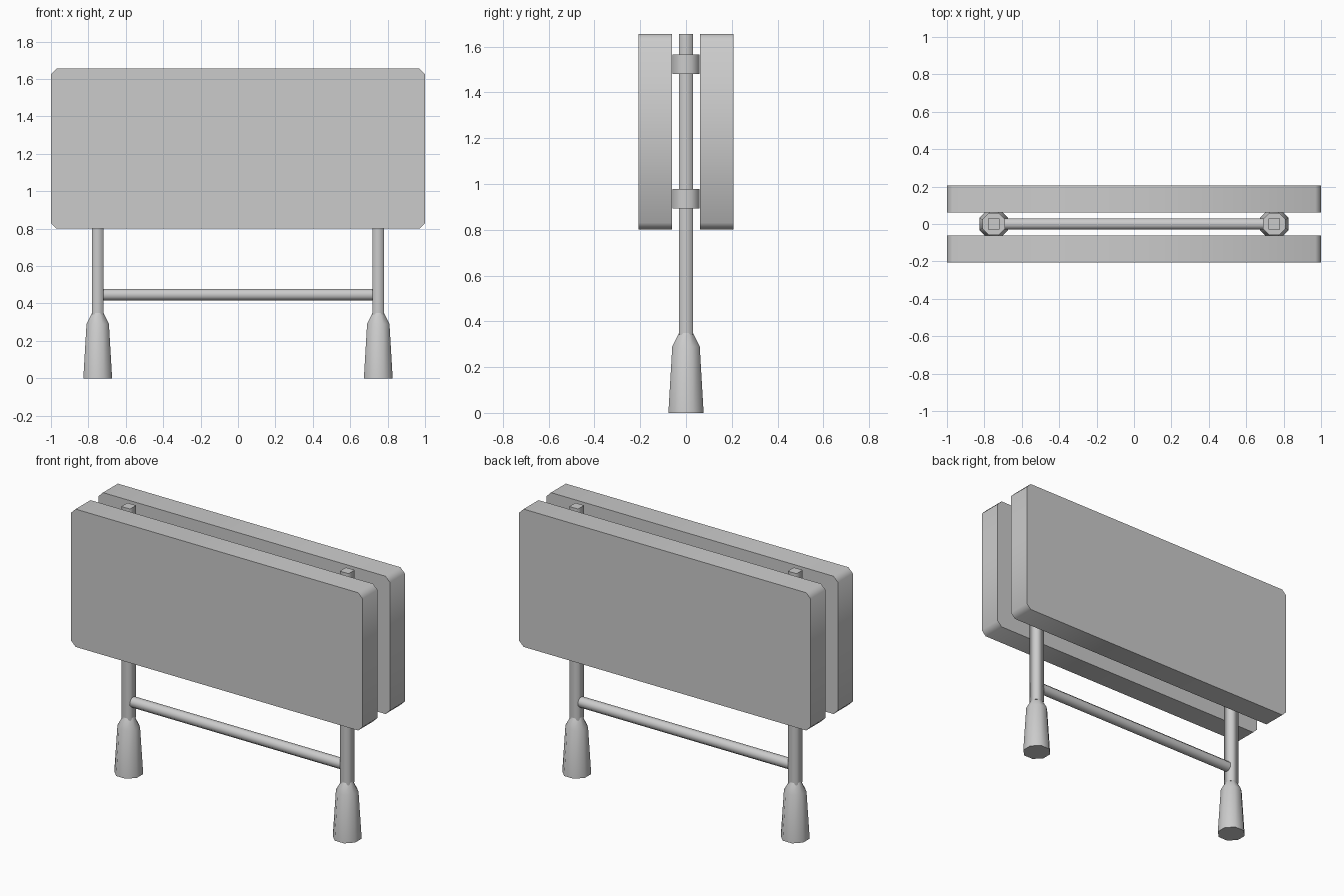
import bpy, bmesh, math
from mathutils import Matrix

if "Cube" in bpy.data.objects:
    bpy.data.objects.remove(bpy.data.objects["Cube"])


def loft(name, sides, rings, matrix=Matrix()):
    """Regular prism with flats on the axes; rings = (half width, height)."""
    bm = bmesh.new()
    loops = []
    for half, z in rings:
        r = half / math.cos(math.pi / sides)
        angles = [2 * math.pi * (i + 0.5) / sides for i in range(sides)]
        loops.append([bm.verts.new((r * math.cos(a), r * math.sin(a), z)) for a in angles])
    for lo, hi in zip(loops, loops[1:]):
        for i in range(sides):
            j = (i + 1) % sides
            bm.faces.new((lo[i], lo[j], hi[j], hi[i])).smooth = True
    caps = [bm.faces.new(loops[0][::-1]), bm.faces.new(loops[-1])]
    for cap in caps:
        for e in cap.edges:
            e.smooth = False
    bm.transform(matrix)
    return finish(name, bm)


def finish(name, bm):
    bmesh.ops.recalc_face_normals(bm, faces=bm.faces)
    mesh = bpy.data.meshes.new(name)
    bm.to_mesh(mesh)
    bm.free()
    obj = bpy.data.objects.new(name, mesh)
    bpy.context.collection.objects.link(obj)
    return obj


def panel(name, y):
    """Thick board with its four upright corners cut, rim shaded smooth."""
    bm = bmesh.new()
    bmesh.ops.create_cube(bm, size=1)
    bm.transform(Matrix.Translation((0, y, 1.228)) @ Matrix.Diagonal((2, 0.146, 0.855, 1)))
    corners = [e for e in bm.edges if abs(e.verts[0].co.y - e.verts[1].co.y) > 0.1]
    bmesh.ops.bevel(bm, geom=corners, offset=0.03, segments=1, affect='EDGES')
    bm.normal_update()
    for f in bm.faces:
        if abs(f.normal.y) > 0.9:
            for e in f.edges:
                e.smooth = False
        else:
            f.smooth = True
    return finish(name, bm)


# Sign boards, front and back
panel("front_board", -0.134)
panel("back_board", 0.134)

# Posts with tapered feet and clamp collars
for side, x in (("left", -0.75), ("right", 0.75)):
    place = Matrix.Translation((x, 0, 0))
    loft(f"{side}_post", 4, [(0.03, 0.34), (0.03, 1.655)], place)
    loft(f"{side}_foot", 8, [(0.077, 0), (0.06, 0.29), (0.03, 0.35)], place)
    loft(f"{side}_lower_collar", 8, [(0.06, 0.893), (0.06, 0.978)], place)
    loft(f"{side}_upper_collar", 8, [(0.06, 1.48), (0.06, 1.565)], place)

# Cross bar between the posts
loft("cross_bar", 8, [(0.03, -0.725), (0.03, 0.725)],
     Matrix.Translation((0, 0, 0.447)) @ Matrix.Rotation(math.pi / 2, 4, 'Y'))
